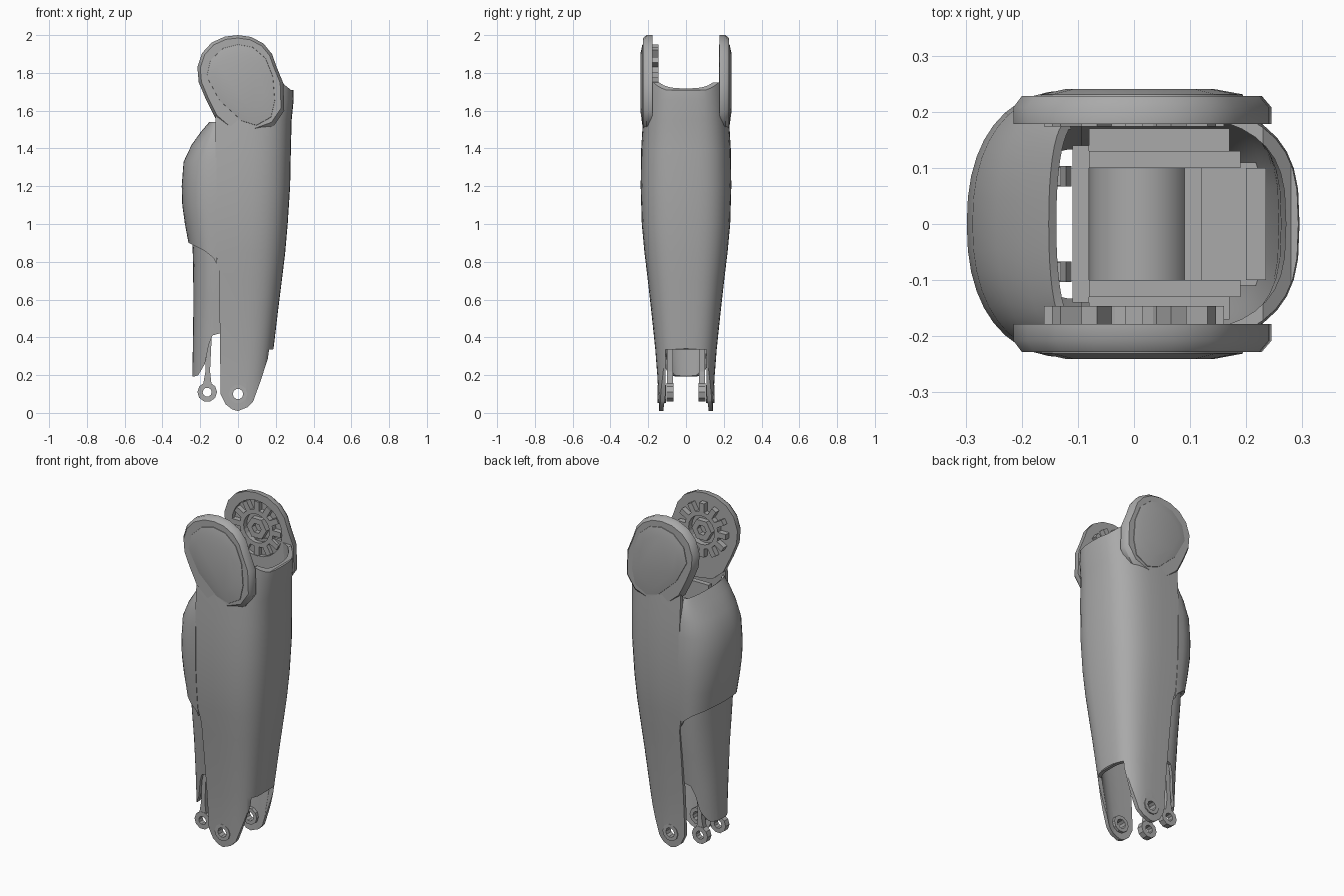
import bpy, bmesh, math
from mathutils import Matrix

cube = bpy.data.objects.get("Cube")
if cube:
    bpy.data.objects.remove(cube)

grey = bpy.data.materials.new("shell_grey")
grey.use_nodes = True
grey.diffuse_color = (0.4, 0.4, 0.4, 1)
grey.node_tree.nodes["Principled BSDF"].inputs["Base Color"].default_value = (0.4, 0.4, 0.4, 1)


def make(name, bm, fix=True):
    if fix:
        bmesh.ops.recalc_face_normals(bm, faces=bm.faces)
    mesh = bpy.data.meshes.new(name)
    bm.to_mesh(mesh)
    bm.free()
    mesh.materials.append(grey)
    ob = bpy.data.objects.new(name, mesh)
    bpy.context.collection.objects.link(ob)
    return ob


def smooth(ob, angle=35):
    bpy.ops.object.select_all(action="DESELECT")
    ob.select_set(True)
    bpy.context.view_layer.objects.active = ob
    bpy.ops.object.shade_smooth_by_angle(angle=math.radians(angle))


def bake(ob):
    """Replace the mesh by its modified version."""
    graph = bpy.context.evaluated_depsgraph_get()
    mesh = bpy.data.meshes.new_from_object(ob.evaluated_get(graph))
    ob.modifiers.clear()
    ob.data = mesh


def combine(ob, cutter, operation):
    mod = ob.modifiers.new("cut", "BOOLEAN")
    mod.operation, mod.solver, mod.object = operation, "EXACT", cutter
    bake(ob)
    bpy.data.objects.remove(cutter)


def prism(name, outline, layers, centre=(0, 1.78)):
    """Side outline in x and z, carried through layers of (y, scale)."""
    bm = bmesh.new()
    cx, cz = centre
    rings = [[bm.verts.new((cx + (x - cx) * s, y, cz + (z - cz) * s)) for x, z in outline]
             for y, s in layers]
    n = len(outline)
    for a, b in zip(rings, rings[1:]):
        for i in range(n):
            bm.faces.new((a[i], a[(i + 1) % n], b[(i + 1) % n], b[i]))
    bm.faces.new(rings[0])
    bm.faces.new(rings[-1])
    return make(name, bm)


def circle(x, z, r, n=20):
    return [(x + r * math.cos(math.tau * i / n), z + r * math.sin(math.tau * i / n))
            for i in range(n)]


def box(name, x, y, z):
    return prism(name, [(x[0], z[0]), (x[1], z[0]), (x[1], z[1]), (x[0], z[1])],
                 [(y[0], 1), (y[1], 1)])


def ring(name, x, y, z, outer, inner, depth, n=16):
    ob = prism(name, circle(x, z, outer, n), [(y - depth / 2, 1), (y + depth / 2, 1)])
    combine(ob, prism("bore", circle(x, z, inner, n), [(y - depth, 1), (y + depth, 1)]), "DIFFERENCE")
    return ob


def half_shell(name, levels, centre, edge, side, outline, thick, power):
    """Curved wall through (z, reach in x, half width), trimmed to a side outline."""
    bm = bmesh.new()
    rows, steps = [], 20
    for z, reach, w in sorted(levels):
        pts = [(edge, -0.97 * w)] if edge != centre else []
        for i in range(steps + 1):
            t = math.pi * (i / steps - 0.5)
            c, s = max(math.cos(t), 0), math.sin(t)
            pts.append((centre + (reach - centre) * c ** (2 / power),
                        math.copysign(w * abs(s) ** (2 / power), s)))
        if edge != centre:
            pts.append((edge, 0.97 * w))
        rows.append([bm.verts.new((x, y, z)) for x, y in pts])
    for a, b in zip(rows, rows[1:]):
        for i in range(len(a) - 1):
            quad = (a[i], a[i + 1], b[i + 1], b[i])
            bm.faces.new(quad if side > 0 else quad[::-1])
    ob = make(name, bm, fix=False)
    mod = ob.modifiers.new("wall", "SOLIDIFY")
    mod.thickness, mod.offset = thick, -1
    bake(ob)
    combine(ob, prism("trim", outline, [(-0.5, 1), (0.5, 1)]), "INTERSECT")
    return ob


# Shin shell, open at the rear, with ankle forks at the bottom
shin = half_shell("shin_shell", [
    (-0.02, 0.14, 0.140), (0.2, 0.17, 0.152), (0.34, 0.188, 0.163), (0.55, 0.213, 0.185),
    (0.7, 0.232, 0.202), (0.85, 0.25, 0.220), (1.0, 0.263, 0.234), (1.2, 0.276, 0.240),
    (1.4, 0.28, 0.237), (1.55, 0.284, 0.228), (1.66, 0.295, 0.222), (1.78, 0.29, 0.218)],
    0, -0.14, 1, [
    (-0.12, 1.6), (-0.12, 0.86), (-0.1, 0.75), (-0.092, 0.1), (-0.065, 0.045), (-0.03, 0.018),
    (0, 0.01), (0.05, 0.03), (0.08, 0.06), (0.12, 0.17), (0.17, 0.325), (0.2, 0.35),
    (0.5, 0.35), (0.5, 1.71), (0.28, 1.71), (0.23, 1.75), (0.1, 1.75), (-0.06, 1.7)], 0.022, 2.9)
combine(shin, prism("ankle_bore", circle(0, 0.1, 0.045, 12), [(-0.4, 1), (0.4, 1)]), "DIFFERENCE")
combine(shin, box("ankle_notch", (0, 0.5), (-0.108, 0.108), (-0.1, 0.335)), "DIFFERENCE")
smooth(shin)

# Bulging upper calf panel
calf = half_shell("upper_calf", [
    (1.54, -0.152, 0.185), (1.49, -0.195, 0.208), (1.42, -0.245, 0.225), (1.33, -0.288, 0.234),
    (1.2, -0.298, 0.238), (1.1, -0.295, 0.236), (1.0, -0.281, 0.230), (0.9, -0.262, 0.222),
    (0.72, -0.24, 0.203)], -0.115, -0.115, -1, [
    (-0.05, 1.7), (-0.5, 1.7), (-0.5, 0.91), (-0.26, 0.9), (-0.18, 0.86), (-0.13, 0.82),
    (-0.11, 0.78), (-0.05, 0.78)], 0.018, 2.3)
smooth(calf)

# Slim lower calf guard with a stepped lower edge
guard = half_shell("lower_calf", [
    (1.0, -0.245, 0.215), (0.8, -0.238, 0.203), (0.6, -0.236, 0.175), (0.4, -0.238, 0.15),
    (0.15, -0.243, 0.12)], -0.095, -0.095, -1, [
    (-0.05, 0.95), (-0.3, 0.95), (-0.3, 0.2), (-0.235, 0.192), (-0.21, 0.2), (-0.175, 0.26),
    (-0.155, 0.36), (-0.135, 0.41), (-0.05, 0.435)], 0.018, 2.3)
smooth(guard)

# Knee lugs with raised caps on the outside and toothed joints on the inside
lug = [(-0.12, 1.56), (-0.17, 1.66), (-0.208, 1.75), (-0.215, 1.83), (-0.19, 1.905),
       (-0.14, 1.96), (-0.07, 1.992), (0, 2.0), (0.07, 1.99), (0.135, 1.955), (0.18, 1.9),
       (0.205, 1.83), (0.24, 1.745), (0.245, 1.6), (0.19, 1.52), (0.08, 1.48), (-0.05, 1.5)]
cap = [(-0.17, 1.78), (-0.15, 1.87), (-0.08, 1.935), (0, 1.955), (0.08, 1.94), (0.15, 1.88),
       (0.19, 1.78), (0.2, 1.65), (0.18, 1.56), (0.1, 1.515), (0.02, 1.54), (-0.1, 1.65)]
for side, word in ((1, "back"), (-1, "front")):
    plate = prism("knee_lug_" + word, lug,
                  [(side * 0.178, 1), (side * 0.208, 1), (side * 0.228, 0.93)])
    if side > 0:
        combine(plate, prism("recess", circle(0, 1.79, 0.165, 24), [(0.1, 1), (0.205, 1)]),
                "DIFFERENCE")
    smooth(plate, 40)
    smooth(prism("knee_cap_" + word, cap, [(side * 0.21, 1), (side * 0.231, 0.97),
                                           (side * 0.241, 0.7)]), 30)
    # Inner gear: teeth around a collar and a six-sided hub
    mid = 0.19 if side > 0 else -0.162
    ring("joint_collar_" + word, 0, mid, 1.79, 0.11, 0.085, 0.032, 20)
    ring("joint_hub_" + word, 0, mid, 1.79, 0.065, 0.03, 0.032, 6)
    for i in range(12):
        tooth = box("joint_tooth_" + word, (0.105, 0.16), (mid - 0.016, mid + 0.016),
                    (-0.016, 0.016))
        tooth.data.transform(Matrix.Translation((0, 0, 1.79)) @
                             Matrix.Rotation(math.tau * i / 12, 4, "Y"))

# Inner frame and drive drum inside the shell
for side in (1, -1):
    box("frame_wall", (-0.08, 0.19), sorted((side * 0.1, side * 0.13)), (0.85, 1.5))
    box("frame_ledge", (-0.08, 0.17), sorted((side * 0.125, side * 0.17)), (1.2, 1.42))
box("frame_floor", (-0.08, 0.22), (-0.11, 0.11), (0.84, 0.88))
box("frame_front", (0.2, 0.235), (-0.1, 0.1), (0.88, 1.4))
box("frame_rear", (-0.11, -0.08), (-0.14, 0.14), (0.88, 1.45))
smooth(prism("drive_drum", circle(0.01, 1.1, 0.09, 24), [(-0.1, 1), (0.1, 1)]))
box("frame_bar", (0.09, 0.12), (-0.1, 0.1), (1.15, 1.3))

# Ankle bearings in the forks, and push rods with ring ends behind them
for side in (1, -1):
    ring("ankle_bearing", 0, side * 0.128, 0.1, 0.05, 0.028, 0.045, 10)
    ring("rod_end", -0.163, side * 0.085, 0.11, 0.052, 0.024, 0.036, 10)
    y = side * 0.085
    prism("push_rod", [(-0.185, 0.15), (-0.14, 0.15), (-0.148, 0.22), (-0.13, 0.6), (-0.165, 0.6),
                       (-0.172, 0.22)], [(y - 0.016, 1), (y + 0.016, 1)])
